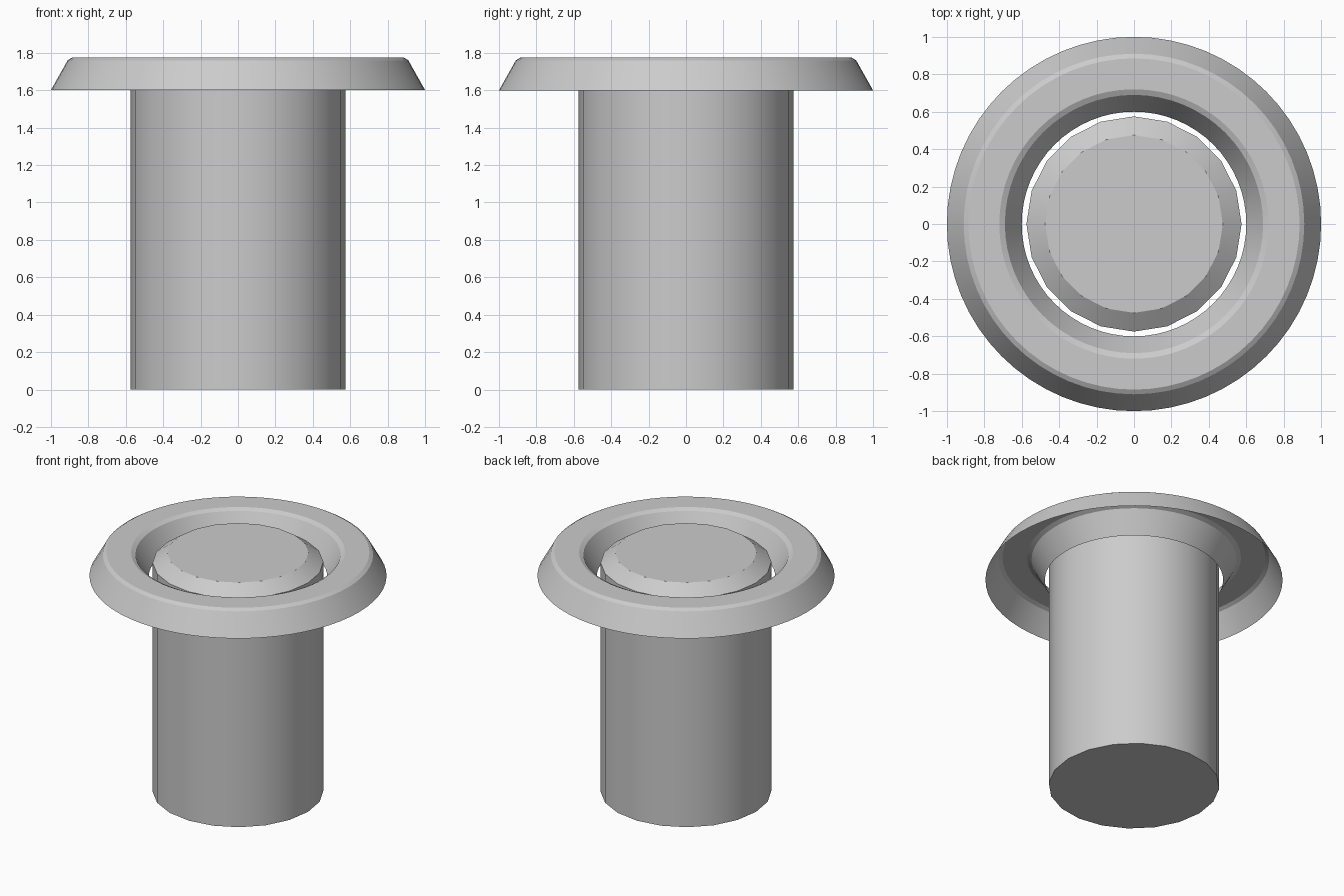
import bpy, bmesh, math

if "Cube" in bpy.data.objects:
    bpy.data.objects.remove(bpy.data.objects["Cube"])


def revolve(name, profile, sides, capped):
    """Spin a (radius, z) profile around the z axis."""
    bm = bmesh.new()
    rings = []
    for r, z in profile:
        rings.append([bm.verts.new((r * math.cos(math.tau * i / sides),
                                    r * math.sin(math.tau * i / sides), z))
                      for i in range(sides)])
    for a, b in zip(rings, rings[1:]):
        for i in range(sides):
            j = (i + 1) % sides
            bm.faces.new((a[i], a[j], b[j], b[i]))
    if capped:
        bm.faces.new(rings[0][::-1])
        bm.faces.new(rings[-1])
    mesh = bpy.data.meshes.new(name)
    bm.to_mesh(mesh)
    bm.free()
    obj = bpy.data.objects.new(name, mesh)
    bpy.context.collection.objects.link(obj)
    bpy.ops.object.select_all(action='DESELECT')
    obj.select_set(True)
    bpy.context.view_layer.objects.active = obj
    bpy.ops.object.shade_smooth_by_angle(angle=math.radians(25))
    return obj


# Solid post with a chamfered top
revolve("post", [(0.575, 0), (0.575, 1.70), (0.475, 1.77)], 20, True)

# Collar: thin shell, open underneath, with softened upper edges
revolve("collar", [(1.0, 1.6), (0.91, 1.76), (0.885, 1.775),
                   (0.72, 1.775), (0.69, 1.76), (0.6, 1.6)], 64, False)
